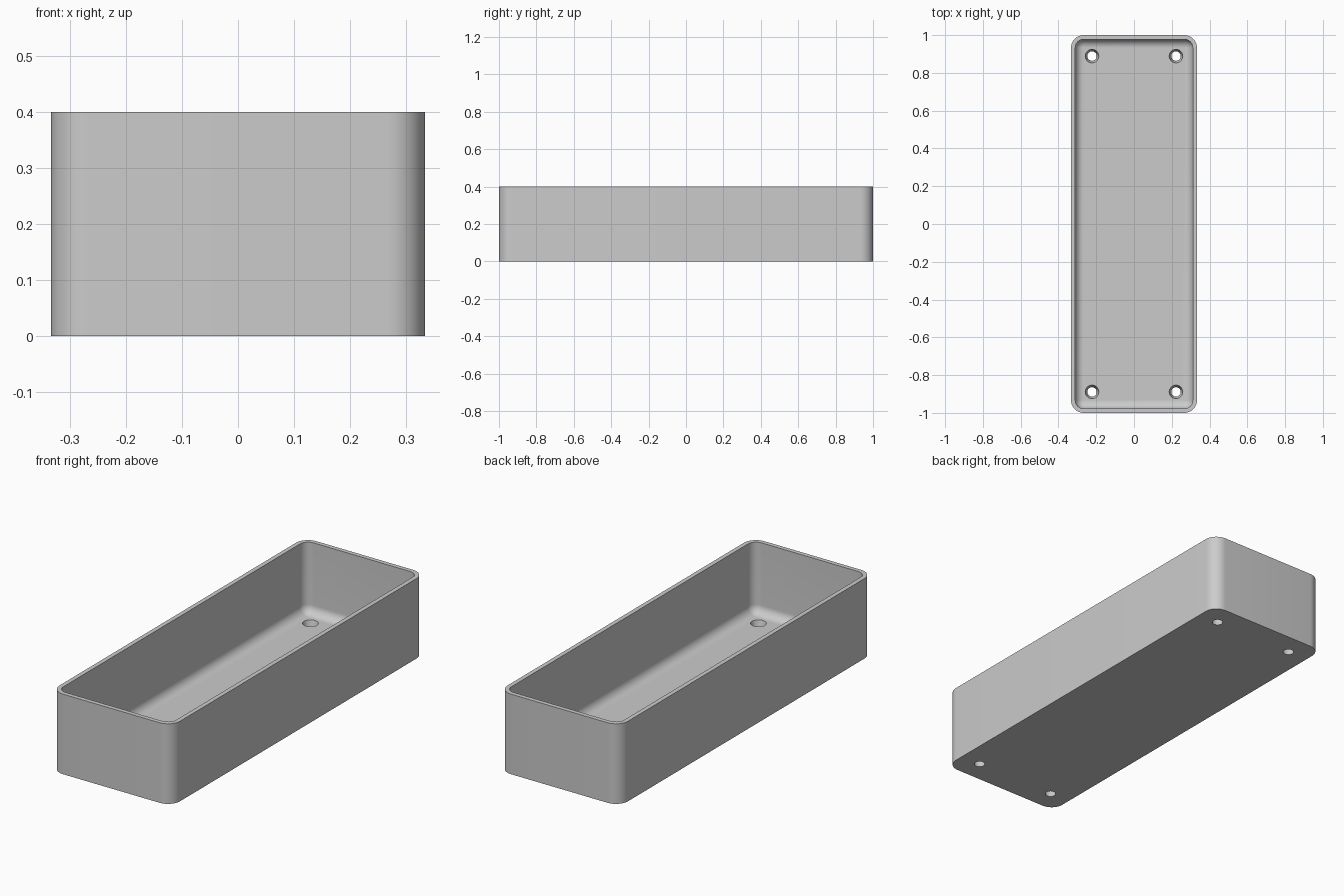
import bpy, bmesh, math

cube = bpy.data.objects.get("Cube")
if cube:
    bpy.data.objects.remove(cube, do_unlink=True)

U = 2 / 90                     # one design unit
HALF_X, HALF_Y, HEIGHT = 15 * U, 45 * U, 18 * U
CORNER, WALL, FLOOR, FILLET = 3 * U, U, 2 * U, 2 * U
SEGMENTS = 12

grey = bpy.data.materials.new("light grey")
grey.use_nodes = True
grey.diffuse_color = (0.6, 0.6, 0.6, 1)
grey.node_tree.nodes["Principled BSDF"].inputs["Base Color"].default_value = (0.6, 0.6, 0.6, 1)


def rounded_ring(bm, inset, z):
    """Rounded rectangle of vertices, shrunk by inset."""
    r = max(CORNER - inset, 0)
    cx, cy = HALF_X - CORNER, HALF_Y - CORNER
    ring = []
    for i, (sx, sy) in enumerate([(1, 1), (-1, 1), (-1, -1), (1, -1)]):
        for k in range(SEGMENTS + 1):
            a = math.pi / 2 * (i + k / SEGMENTS)
            ring.append(bm.verts.new((sx * cx + r * math.cos(a),
                                      sy * cy + r * math.sin(a), z)))
    return ring


def finish(bm, name):
    bmesh.ops.remove_doubles(bm, verts=bm.verts, dist=1e-5)
    bmesh.ops.recalc_face_normals(bm, faces=bm.faces)
    mesh = bpy.data.meshes.new(name)
    bm.to_mesh(mesh)
    bm.free()
    mesh.materials.append(grey)
    obj = bpy.data.objects.new(name, mesh)
    bpy.context.collection.objects.link(obj)
    return obj


# Open tray: outer wall, rim, inner wall, rounded floor edge
profile = [(0, 0), (0, HEIGHT), (WALL, HEIGHT)]
for k in range(SEGMENTS + 1):
    a = math.pi / 2 * k / SEGMENTS
    profile.append((WALL + FILLET * (1 - math.cos(a)),
                    FLOOR + FILLET * (1 - math.sin(a))))
bm = bmesh.new()
rings = [rounded_ring(bm, *p) for p in profile]
for low, high in zip(rings, rings[1:]):
    for j in range(len(low)):
        n = (j + 1) % len(low)
        bm.faces.new((low[j], low[n], high[n], high[j]))
bm.faces.new(rings[0])
bm.faces.new(rings[-1])
tray = finish(bm, "tray")

# Four tapered screw holes, wider at the inside of the floor
bm = bmesh.new()
bottom_r, top_r = 0.025, 0.036
slope = (top_r - bottom_r) / FLOOR
extra = 0.01
for sx in (-1, 1):
    for sy in (-1, 1):
        cone = bmesh.ops.create_cone(
            bm, cap_ends=True, segments=32, radius1=bottom_r - slope * extra,
            radius2=top_r + slope * extra, depth=FLOOR + 2 * extra)
        bmesh.ops.translate(bm, verts=cone["verts"],
                            vec=(sx * 10 * U, sy * 40 * U, FLOOR / 2))
cutter = finish(bm, "hole_cutter")

cut = tray.modifiers.new("screw_holes", "BOOLEAN")
cut.operation = "DIFFERENCE"
cut.solver = "EXACT"
cut.object = cutter
bpy.ops.object.select_all(action="DESELECT")
tray.select_set(True)
bpy.context.view_layer.objects.active = tray
bpy.ops.object.modifier_apply(modifier=cut.name)
bpy.data.objects.remove(cutter, do_unlink=True)
bpy.ops.object.shade_smooth_by_angle(angle=math.radians(30))
